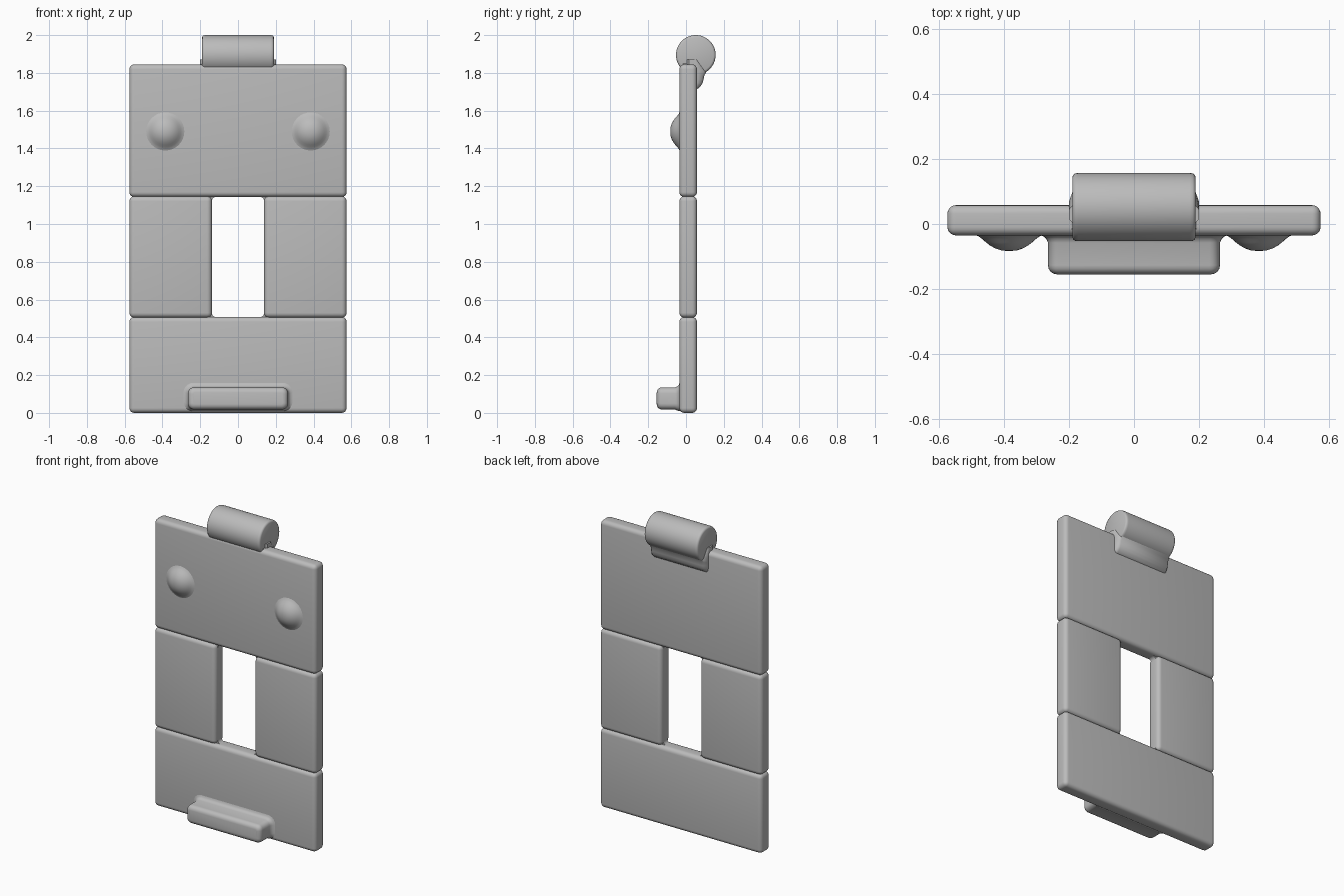
import bpy
import bmesh
from math import sin, cos, pi, radians
from mathutils import Vector

cube = bpy.data.objects.get("Cube")
if cube:
    bpy.data.objects.remove(cube, do_unlink=True)

GREY = (0.5, 0.5, 0.5, 1)
grey = bpy.data.materials.new("plain grey")
grey.use_nodes = True
grey.diffuse_color = GREY
grey.node_tree.nodes["Principled BSDF"].inputs["Base Color"].default_value = GREY

FRONT, BACK = -0.035, 0.058      # faces of the plate
HALF_W, TOP = 0.575, 1.845
WIN_X, WIN_LOW, WIN_HIGH = 0.138, 0.508, 1.143
ROUND = 0.026


def finish(name, bm, angle=40):
    bmesh.ops.recalc_face_normals(bm, faces=bm.faces)
    mesh = bpy.data.meshes.new(name)
    bm.to_mesh(mesh)
    bm.free()
    obj = bpy.data.objects.new(name, mesh)
    bpy.context.collection.objects.link(obj)
    mesh.materials.append(grey)
    bpy.ops.object.select_all(action='DESELECT')
    obj.select_set(True)
    bpy.context.view_layer.objects.active = obj
    bpy.ops.object.shade_smooth_by_angle(angle=radians(angle))
    return obj


def loft(name, rings, angle=40):
    """Skin a list of equal-length point rings and cap both ends."""
    bm = bmesh.new()
    loops = [[bm.verts.new(p) for p in ring] for ring in rings]
    for a, b in zip(loops, loops[1:]):
        for i in range(len(a)):
            j = (i + 1) % len(a)
            bm.faces.new((a[i], a[j], b[j], b[i]))
    bm.faces.new(loops[0])
    bm.faces.new(loops[-1])
    return finish(name, bm, angle)


def rounded_box(name, low, high):
    low, high = Vector(low), Vector(high)
    bm = bmesh.new()
    bmesh.ops.create_cube(bm, size=1)
    for v in bm.verts:
        v.co = (low + high) / 2 + v.co * (high - low)
    bmesh.ops.bevel(bm, geom=bm.edges[:], offset=ROUND, segments=5,
                    profile=0.5, affect='EDGES')
    return finish(name, bm)


def rounded_ring(y, half_x, low, high, r):
    """Rounded rectangle in the xz plane."""
    pts = []
    for q, (sx, top) in enumerate(((1, 1), (-1, 1), (-1, 0), (1, 0))):
        cx = sx * (half_x - r)
        cz = high - r if top else low + r
        for k in range(6):
            a = (q + k / 5) * pi / 2
            pts.append((cx + r * cos(a), y, cz + r * sin(a)))
    return pts


def corner_fillet(name, x, z, sx, sz, r, y0, y1):
    """Concave web filling an inside corner that opens towards sx, sz."""
    flat = [(-0.03, -0.03), (r, -0.03)]
    flat += [(r - r * sin(a), r - r * cos(a))
             for a in (k * pi / 12 for k in range(7))]
    flat.append((-0.03, r))
    loft(name, [[(x + sx * u, y, z + sz * w) for u, w in flat]
                for y in (y0, y1)])


# Plate: wide panels above and below two posts that frame the window
rounded_box("upper_panel", (-HALF_W, FRONT, WIN_HIGH), (HALF_W, BACK, TOP))
rounded_box("lower_panel", (-HALF_W, FRONT, 0), (HALF_W, BACK, WIN_LOW))
for side, s in (("left", 1), ("right", -1)):
    xs = sorted((s * WIN_X, s * HALF_W))
    rounded_box(side + "_post", (xs[0], FRONT, WIN_LOW - 0.004),
                (xs[1], BACK, WIN_HIGH + 0.004))
    for level, z, sz in (("lower", WIN_LOW, 1), ("upper", WIN_HIGH, -1)):
        corner_fillet(f"{side}_{level}_window_fillet", s * WIN_X, z, -s, sz,
                      0.02, FRONT + ROUND, BACK - ROUND)
    corner_fillet(side + "_barrel_fillet", s * 0.185, TOP - 0.003, s, 1,
                  0.02, FRONT + 0.02, BACK - 0.02)

# Shallow domes on the front
dome_profile = [(0.108, -0.003), (0.094, 0.003), (0.083, 0.011), (0.072, 0.021),
                (0.059, 0.031), (0.043, 0.04), (0.025, 0.046), (0.008, 0.048)]
for side, s in (("left", 1), ("right", -1)):
    loft(side + "_dome", [[(s * 0.385 + r * cos(a), FRONT - d, 1.49 + r * sin(a))
                           for a in (k * pi / 16 for k in range(32))]
                          for r, d in dome_profile])

# Ledge at the bottom, flared where it meets the plate
ledge = []
for y, grow in ((0, 0.03), (FRONT, 0.024), (-0.038, 0.014), (-0.045, 0.006),
                (-0.058, 0), (-0.127, 0), (-0.138, -0.002), (-0.147, -0.008),
                (-0.153, -0.017), (-0.155, -0.027)):
    ledge.append(rounded_ring(y, 0.265 + grow, max(0.018 - grow, 0.01),
                              0.135 + grow, 0.032 + grow * 0.8))
loft("ledge", ledge)

# Barrel across the top with softened ends
ends = [(0.19, 0.093), (0.187, 0.1), (0.181, 0.104), (0.172, 0.105)]
stations = [(-x, r) for x, r in ends] + [(x, r) for x, r in reversed(ends)]
loft("barrel", [[(x, 0.052 + r * cos(a), 1.895 + r * sin(a))
                 for a in (k * pi / 24 for k in range(48))]
                for x, r in stations])

# Saddle joining the barrel to the back of the plate
saddle = [(0, 1.71), (0.05, 1.71), (0.062, 1.716), (0.076, 1.728),
          (0.088, 1.746), (0.093, 1.766), (0.097, 1.786), (0.11, 1.81),
          (0.06, 1.87), (0, 1.87)]
loft("barrel_saddle", [[(x, 0.03 + (y - 0.03) * k, z) for y, z in saddle]
                       for x, k in ((-0.2, 0.5), (-0.19, 0.85), (-0.178, 1),
                                    (0.178, 1), (0.19, 0.85), (0.2, 0.5))])
